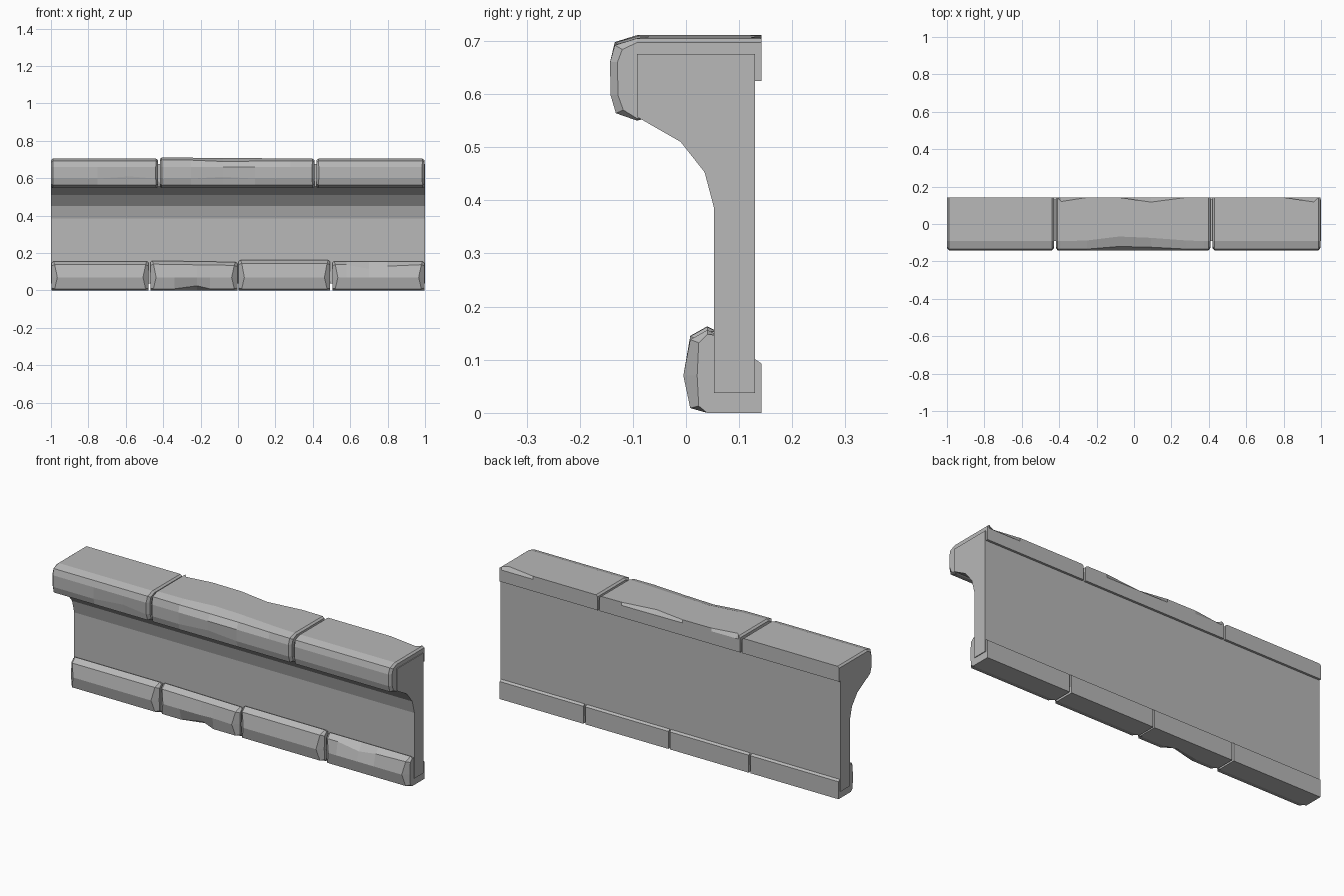
import bpy
import bmesh

if "Cube" in bpy.data.objects:
    bpy.data.objects.remove(bpy.data.objects["Cube"])

stone_grey = bpy.data.materials.new("stone grey")
stone_grey.use_nodes = True
colour = (0.48, 0.48, 0.48, 1)
stone_grey.diffuse_color = colour
stone_grey.node_tree.nodes["Principled BSDF"].inputs["Base Color"].default_value = colour


def loft(name, rings):
    """Skin a list of equal-sized point rings and cap both ends."""
    bm = bmesh.new()
    loops = [[bm.verts.new(p) for p in ring] for ring in rings]
    count = len(loops[0])
    for a, b in zip(loops, loops[1:]):
        for i in range(count):
            j = (i + 1) % count
            bm.faces.new((a[i], a[j], b[j], b[i]))
    bm.faces.new(loops[0])
    bm.faces.new(loops[-1])
    bmesh.ops.recalc_face_normals(bm, faces=bm.faces)
    mesh = bpy.data.meshes.new(name)
    bm.to_mesh(mesh)
    bm.free()
    mesh.materials.append(stone_grey)
    obj = bpy.data.objects.new(name, mesh)
    bpy.context.collection.objects.link(obj)
    return obj


def stone(name, x0, x1, profile, wear=(), lift=(0, 0)):
    """Profile points are (y, z, end chamfer length, end pull in y, end pull in z).
    Wear is a list of (x, {point index: (dy, dz)}); lift raises the top at each end."""
    top = max(p[1] for p in profile)

    def point(x, p, dy=0, dz=0):
        t = (x - x0) / (x1 - x0)
        rise = lift[0] * (1 - t) + lift[1] * t if p[1] > top - 0.03 else 0
        return (x, p[0] + dy, p[1] + dz + rise)

    rings = [[point(x0, p, p[3], p[4]) for p in profile],
             [point(x0 + p[2], p) for p in profile]]
    for x, moves in wear:
        rings.append([point(x, p, *moves.get(i, (0, 0))) for i, p in enumerate(profile)])
    rings += [[point(x1 - p[2], p) for p in profile],
              [point(x1, p, p[3], p[4]) for p in profile]]
    return loft(name, rings)


# Wall panel with a coved overhang
panel = [(0.13, 0.037), (0.13, 0.675), (-0.092, 0.675), (-0.092, 0.557),
         (-0.01, 0.51), (0.035, 0.453), (0.053, 0.385), (0.053, 0.037)]
loft("wall_panel", [[(x, y, z) for y, z in panel] for x in (-1, 1)])

# Coping stones along the top
cap = [(0.13, 0.625, 0.01, 0, 0), (0.142, 0.625, 0.01, 0, 0),
       (0.142, 0.688, 0.01, 0, 0), (0.142, 0.705, 0.01, 0, -0.008),
       (-0.092, 0.705, 0.01, 0, -0.008), (-0.134, 0.692, 0.01, 0.014, -0.008),
       (-0.143, 0.66, 0.012, 0.014, 0), (-0.142, 0.598, 0.012, 0.014, 0),
       (-0.132, 0.564, 0.01, 0.014, 0.006), (-0.092, 0.55, 0.01, 0, 0.004),
       (-0.08, 0.553, 0.01, 0, 0)]
stone("coping_stone_right", -1, -0.428, cap,
      [(-0.75, {}), (-0.58, {7: (0.006, 0.012)})])
stone("coping_stone_middle", -0.418, 0.408, cap,
      [(-0.39, {3: (-0.022, 0)}),
       (-0.25, {3: (0, 0), 4: (0.004, 0)}),
       (-0.08, {3: (0, 0), 4: (0.025, 0), 5: (0.014, -0.006), 7: (0.004, 0.01)}),
       (0.09, {3: (-0.025, 0), 4: (0.018, 0), 5: (0.01, -0.003)}),
       (0.28, {4: (0.004, 0)}),
       (0.375, {})], lift=(0.006, 0))
stone("coping_stone_left", 0.42, 0.996, cap,
      [(0.8, {}), (0.96, {3: (-0.024, 0)})])

# Plinth stones along the foot
foot = [(0.142, 0, 0.01, 0, 0), (0.142, 0.093, 0.01, 0, 0),
        (0.13, 0.101, 0.01, 0, 0), (0.06, 0.146, 0.01, 0, 0),
        (0.04, 0.156, 0.01, 0, -0.008), (0.008, 0.138, 0.016, 0.016, -0.006),
        (-0.005, 0.07, 0.03, 0.026, 0), (0.008, 0.009, 0.016, 0.016, 0.004),
        (0.04, 0, 0.01, 0, 0)]
stone("plinth_stone_right", -0.996, -0.478, foot)
stone("plinth_stone_mid_right", -0.468, -0.004, foot,
      [(-0.34, {}), (-0.22, {7: (0.012, 0.016), 8: (0.02, 0)}),
       (-0.15, {6: (0.005, 0)})], lift=(0.003, -0.004))
stone("plinth_stone_mid_left", 0.004, 0.492, foot, lift=(0.007, 0.006))
stone("plinth_stone_left", 0.504, 0.996, foot,
      [(0.58, {}), (0.7, {5: (0.006, -0.022)}), (0.8, {5: (0.004, -0.008)})])
